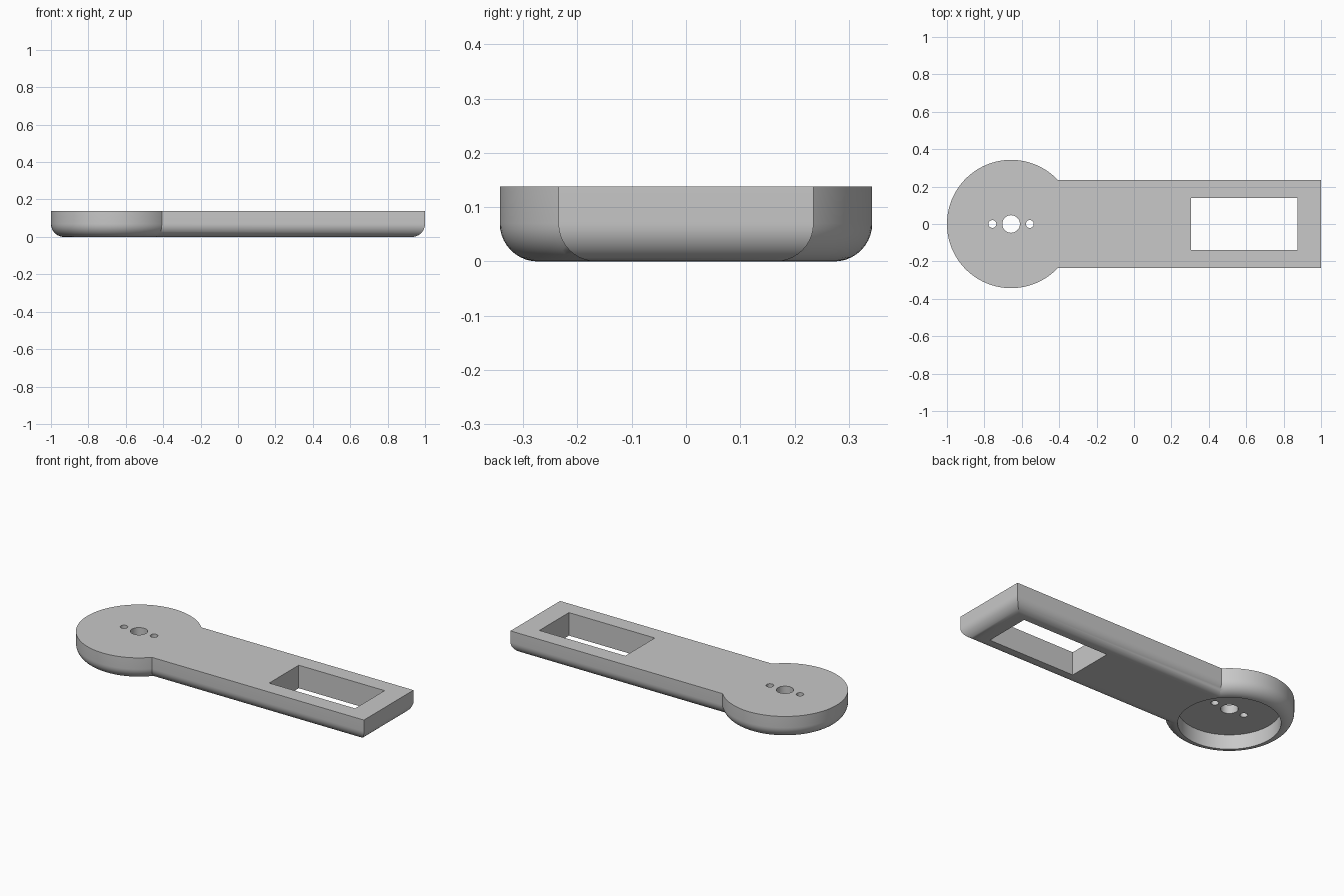
import bpy
import bmesh
from math import sin, cos, pi, radians

cube = bpy.data.objects.get("Cube")
if cube:
    bpy.data.objects.remove(cube, do_unlink=True)

HEIGHT = 0.138
FILLET = 0.07
HUB_X, HUB_R = -0.657, 0.343
BAR_HALF = 0.235

grey = bpy.data.materials.new("plain grey")
grey.use_nodes = True
colour = (0.58, 0.58, 0.58, 1)
grey.diffuse_color = colour
grey.node_tree.nodes["Principled BSDF"].inputs["Base Color"].default_value = colour


def circle(x, r, n=96):
    return [(x + r * cos(2 * pi * i / n), r * sin(2 * pi * i / n)) for i in range(n)]


def rectangle(x0, x1, half):
    return [(x0, -half), (x1, -half), (x1, half), (x0, half)]


def loft(name, layers):
    """Closed solid from outlines stacked upwards: [(z, outline), ...]"""
    bm = bmesh.new()
    rings = [[bm.verts.new((x, y, z)) for x, y in pts] for z, pts in layers]
    n = len(rings[0])
    for low, high in zip(rings, rings[1:]):
        for i in range(n):
            j = (i + 1) % n
            bm.faces.new((low[i], low[j], high[j], high[i]))
    bm.faces.new(rings[0][::-1])
    bm.faces.new(rings[-1])
    mesh = bpy.data.meshes.new(name)
    bm.to_mesh(mesh)
    bm.free()
    mesh.materials.append(grey)
    obj = bpy.data.objects.new(name, mesh)
    bpy.context.collection.objects.link(obj)
    return obj


def filleted(name, outline, steps=10):
    """Solid with a rounded bottom edge; outline(d) is the shape inset by d"""
    layers = []
    for i in range(steps + 1):
        a = pi / 2 * i / steps
        layers.append((FILLET * (1 - cos(a)), outline(FILLET * (1 - sin(a)))))
    layers.append((HEIGHT, outline(0)))
    return loft(name, layers)


def combine(target, tool, operation):
    mod = target.modifiers.new(tool.name, "BOOLEAN")
    mod.operation = operation
    mod.solver = "EXACT"
    mod.object = tool
    bpy.context.view_layer.objects.active = target
    bpy.ops.object.modifier_apply(modifier=mod.name)
    bpy.data.objects.remove(tool, do_unlink=True)


# Round hub joined to the straight bar
arm = filleted("servo_arm", lambda d: circle(HUB_X, HUB_R - d))
bar = filleted("bar", lambda d: rectangle(HUB_X, 1 - d, BAR_HALF - d))
combine(arm, bar, "UNION")

# Round pocket under the hub, shaft and screw holes, rectangular window
cuts = [
    ("hub_pocket", circle(HUB_X, 0.273), 0.087),
    ("shaft_hole", circle(HUB_X, 0.047, 32), 0.3),
    ("left_screw_hole", circle(HUB_X + 0.1, 0.021, 24), 0.3),
    ("right_screw_hole", circle(HUB_X - 0.1, 0.021, 24), 0.3),
    ("window", rectangle(0.305, 0.875, 0.14), 0.3),
]
for name, outline, top in cuts:
    combine(arm, loft(name, [(-0.1, outline), (top, outline)]), "DIFFERENCE")

# Smooth curved sides, keep edges sharp
bpy.ops.object.select_all(action="DESELECT")
arm.select_set(True)
bpy.context.view_layer.objects.active = arm
bpy.ops.object.shade_smooth_by_angle(angle=radians(30))
